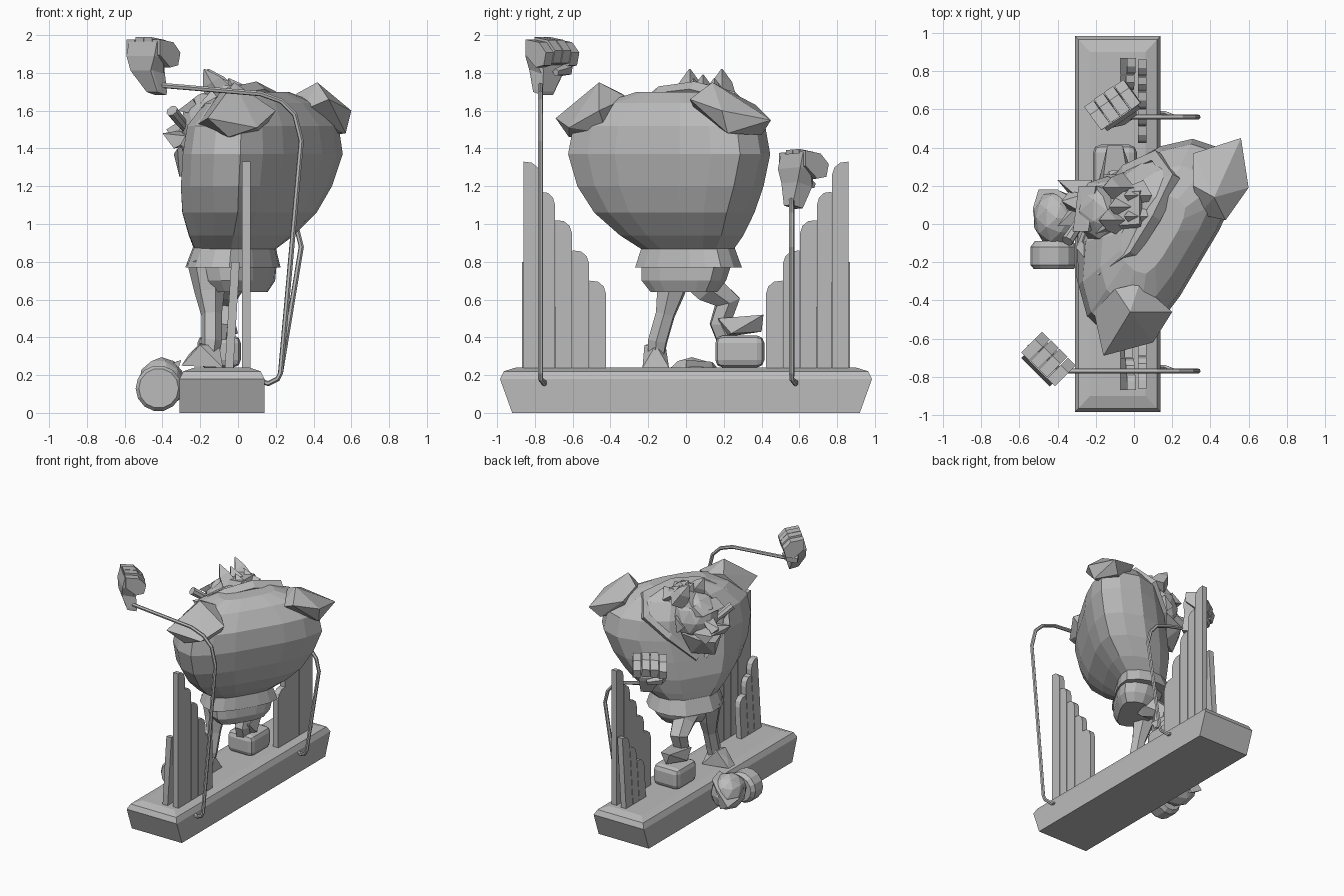
import bpy, bmesh
from math import sin, cos, pi
from mathutils import Vector, Quaternion, Matrix

cube = bpy.data.objects.get("Cube")
if cube:
    bpy.data.objects.remove(cube, do_unlink=True)

grey = bpy.data.materials.new("plain_grey")
grey.use_nodes = True
grey.diffuse_color = (0.5, 0.5, 0.5, 1)
grey.node_tree.nodes["Principled BSDF"].inputs["Base Color"].default_value = (0.5, 0.5, 0.5, 1)


def finish(name, bm):
    bmesh.ops.recalc_face_normals(bm, faces=bm.faces[:])
    mesh = bpy.data.meshes.new(name)
    bm.to_mesh(mesh)
    bm.free()
    mesh.materials.append(grey)
    obj = bpy.data.objects.new(name, mesh)
    bpy.context.scene.collection.objects.link(obj)
    return obj


def hull(name, points):
    """Faceted solid around a few corner points."""
    bm = bmesh.new()
    for p in points:
        bm.verts.new(p)
    res = bmesh.ops.convex_hull(bm, input=bm.verts[:])
    loose = [g for g in res["geom_interior"] if isinstance(g, bmesh.types.BMVert)]
    bmesh.ops.delete(bm, geom=loose, context="VERTS")
    bmesh.ops.dissolve_limit(bm, angle_limit=0.02, verts=bm.verts[:], edges=bm.edges[:])
    return finish(name, bm)


def loft(name, rings):
    """Closed skin through rings with equal point counts."""
    bm = bmesh.new()
    loops = [[bm.verts.new(p) for p in ring] for ring in rings]
    n = len(loops[0])
    for a, b in zip(loops, loops[1:]):
        for i in range(n):
            j = (i + 1) % n
            bm.faces.new((a[i], a[j], b[j], b[i]))
    bm.faces.new(loops[0])
    bm.faces.new(loops[-1])
    return finish(name, bm)


def tube(name, path, radii, sides=6):
    pts = [Vector(p) for p in path]
    rings, q, last = [], Quaternion(), Vector((0, 0, 1))
    for i, p in enumerate(pts):
        t = (pts[min(i + 1, len(pts) - 1)] - pts[max(i - 1, 0)]).normalized()
        q = last.rotation_difference(t) @ q
        last = t
        r = radii[i] if isinstance(radii, (list, tuple)) else radii
        angles = [2 * pi * k / sides for k in range(sides)]
        rings.append([p + q @ Vector((r * cos(a), r * sin(a), 0)) for a in angles])
    return loft(name, rings)


def ball(name, center, size, detail=2):
    bm = bmesh.new()
    bmesh.ops.create_icosphere(bm, subdivisions=detail, radius=1,
                               matrix=Matrix.LocRotScale(Vector(center), None, Vector(size)))
    return finish(name, bm)


def box_points(center, axes, half):
    c = Vector(center)
    return [c + axes[0] * half[0] * a + axes[1] * half[1] * b + axes[2] * half[2] * d
            for a in (-1, 1) for b in (-1, 1) for d in (-1, 1)]


WORLD = (Vector((1, 0, 0)), Vector((0, 1, 0)), Vector((0, 0, 1)))


# Base plinth with a sloped rim
def rect(x0, x1, y, z):
    return [(x0, -y, z), (x1, -y, z), (x1, y, z), (x0, y, z)]


loft("plinth", [rect(-.31, .14, .92, 0), rect(-.31, .14, .985, .18),
                rect(-.29, .12, .965, .22), rect(-.23, .06, .9, .24)])


# Stepped planks at both ends: a tall row and a short leaning row
def plank(name, side, y0, y1, top, x0, x1, lean):
    w = y0 - y1
    outline = [(y0, .23), (y1, .23), (y1, top - .07), (y1 + w * .15, top - .03),
               (y1 + w * .5, top - .005), (y0, top)]
    hull(name, [(x + lean * (z - .23), side * y, z) for x in (x0, x1) for y, z in outline])


edges = [.86, .77, .69, .60, .51, .42]
for side, tag in ((1, "back"), (-1, "front")):
    for i, top in enumerate((1.33, 1.17, 1.02, .86, .70)):
        plank(f"tall_plank_{tag}_{i}", side, edges[i], edges[i + 1] + .003, top, .02, .065, 0)
    for i, top in enumerate((.80, .69, .56)):
        plank(f"short_plank_{tag}_{i}", side, edges[i] + .008, edges[i + 1] + .012, top,
              -.07, -.025, .06)

# Torso: half cross-section (across, back), wide at the back, narrow at the belly
U, V = Vector((.512, .859, 0)), Vector((.859, -.512, 0))
half = [(.20, .325), (.38, .305), (.53, .255), (.575, .12), (.54, -.04), (.42, -.165), (.22, -.265)]
section = half + [(-u, v) for u, v in reversed(half)]


def body_ring(z, su, sv, across, back):
    return [U * (u * su + across) + V * (v * sv + back) + Vector((0, 0, z)) for u, v in section]


loft("torso", [body_ring(*r) for r in (
    (.86, .42, .58, .01, -.065), (.94, .59, .74, .0, -.03), (1.06, .77, .93, -.01, .01),
    (1.2, .91, .99, -.01, .045), (1.37, 1, 1, 0, .075), (1.52, .95, .94, 0, .08),
    (1.64, .70, .70, .01, .08), (1.70, .38, .42, .01, .08))])
loft("shirt_hem", [body_ring(*r) for r in (
    (.77, .50, .70, .01, -.08), (.885, .43, .60, .01, -.065))])
loft("trouser_seat", [body_ring(*r) for r in (
    (.64, .32, .40, .0, -.02), (.70, .40, .52, .0, -.03), (.80, .43, .58, .01, -.05))])

# Chunky angular shoulder caps
hull("shoulder_front", [(-.02, -.46, 1.75), (-.10, -.34, 1.69), (.03, -.31, 1.67), (.20, -.46, 1.60),
                        (.10, -.62, 1.51), (-.16, -.69, 1.56), (-.21, -.46, 1.53),
                        (-.05, -.62, 1.46), (.12, -.42, 1.48), (-.12, -.38, 1.50)])
hull("shoulder_back", [(.42, .14, 1.75), (.31, .20, 1.69), (.31, .37, 1.63), (.56, .45, 1.55),
                       (.49, .40, 1.47), (.60, .19, 1.60), (.48, .02, 1.66), (.57, .22, 1.48),
                       (.34, .05, 1.60), (.32, .25, 1.50)])

# Collar running round the neck and down to a point on the chest
tube("collar", [(-.21, .06, 1.20), (-.27, -.12, 1.42), (-.16, -.25, 1.60), (-.01, -.14, 1.69),
                (.10, .04, 1.71), (.20, .24, 1.66), (.12, .35, 1.55), (-.04, .28, 1.40),
                (-.18, .12, 1.20)],
     [.02, .035, .04, .04, .045, .045, .04, .035, .02], 4)

# Head with swept hair, brow, nose, moustache and beard
ball("head", (-.14, .07, 1.53), (.17, .18, .18), 2)
hull("hair_cap", [(-.20, -.05, 1.64), (-.20, .20, 1.64), (.06, -.05, 1.64), (.06, .20, 1.64),
                  (-.12, -.01, 1.73), (-.12, .17, 1.73), (.03, .0, 1.74), (.03, .17, 1.74)])
for i, (x, y, tip) in enumerate(((-.13, .02, 1.82), (-.08, .09, 1.79), (-.11, .19, 1.82),
                                 (.0, .04, 1.77), (.0, .15, 1.77))):
    tube(f"hair_spike_{i}", [(x + .05, y, 1.66), (x - .01, y, tip - .07), (x - .05, y, tip)],
         [.08, .055, .004], 4)
hull("brow", [(-.32, -.04, 1.60), (-.29, .20, 1.60), (-.24, -.04, 1.66), (-.20, .20, 1.66),
              (-.18, -.02, 1.57), (-.16, .20, 1.57)])
tube("cigar", [(-.27, .04, 1.50), (-.31, -.03, 1.55), (-.35, -.09, 1.60)], [.022, .03, .032], 8)
hull("nose", [(-.27, .06, 1.57), (-.38, .12, 1.50), (-.34, .17, 1.46), (-.34, .07, 1.45),
              (-.25, .16, 1.56), (-.25, .09, 1.44)])
for i, y in enumerate((-.01, .23)):
    hull(f"moustache_{i}", [(-.27, .12, 1.50), (-.31, .12, 1.42), (-.40, y, 1.48),
                            (-.34, y, 1.40), (-.22, y, 1.46), (-.20, .12, 1.42)])
hull("jaw_and_beard", [(-.32, .0, 1.40), (-.29, .20, 1.40), (-.34, .11, 1.37), (-.31, .07, 1.25),
                       (-.22, -.08, 1.44), (-.12, .24, 1.44), (-.19, .02, 1.26), (-.16, .16, 1.26)])
for i, (y, z) in enumerate(((-.11, 1.52), (.26, 1.50))):
    hull(f"ear_{i}", [(-.08, y, z + .07), (-.16, y, z), (-.10, y, z - .06),
                      (-.14, .07, z), (-.06, .07, z + .04), (-.06, .07, z - .04)])


# Clenched fists carried on bent rods
def fist(name, center, fingers, stack, wrist):
    c, f, s = Vector(center), Vector(fingers).normalized(), Vector(stack).normalized()
    up = s.cross(f)
    if up.z < 0:
        up.negate()
    frame = (f, s, up)
    heel = box_points(c - up * .07 - f * .01, frame, (.05, .075, .015))
    hull(name + "_palm", heel + box_points(c - f * .045 + up * .03, frame, (.035, .105, .04)))
    hull(name + "_wrist", heel + box_points(wrist, frame, (.035, .04, .01)))
    for i in range(4):
        k = c + s * (.064 * (i - 1.5)) + up * (.012 if i in (1, 2) else 0)
        hull(f"{name}_finger_{i}", [k + s * a + f * b + up * h for a in (-.029, .029)
             for b, h in ((-.08, .08), (.02, .09), (.085, .05), (.085, -.02), (.03, -.045), (-.06, .0))])
    tube(name + "_thumb", [c - s * .10 - up * .07, c - s * .08 + f * .06 - up * .05,
                           c + s * .02 + f * .08 - up * .06], [.035, .035, .02], 5)


fist("front_fist", (-.46, -.72, 1.88), (.7, .7, -.25), (.7, -.7, 0), (-.43, -.755, 1.70))
fist("back_fist", (-.10, .61, 1.285), (-.55, .75, -.25), (.8, .55, .05), (-.04, .57, 1.10))

foot_of_rod = [(.12, .17), (.16, .155), (.21, .18), (.225, .21)]
front_path = foot_of_rod + [(.335, 1.44), (.30, 1.58), (.23, 1.65), (.12, 1.69), (-.42, 1.735)]
back_path = foot_of_rod + [(.335, .88), (.31, .98), (.25, 1.05), (.14, 1.09), (-.03, 1.13)]
for name, y0, y1, path in (("front_rod", -.75, -.77, front_path), ("back_rod", .58, .56, back_path)):
    tube(name, [(x, y0 if i < 2 else y1, z) for i, (x, z) in enumerate(path)], .014, 6)

# Legs, one planted and one stepping
tube("front_leg", [(-.16, -.06, .80), (-.15, -.08, .64), (-.14, -.11, .52), (-.14, -.15, .38),
                   (-.15, -.16, .28)], [.11, .08, .055, .055, .045], 6)
hull("front_shoe", [(-.30, -.20, .25), (-.30, -.12, .25), (-.08, -.23, .24), (-.08, -.09, .24),
                    (-.26, -.16, .31), (-.20, -.22, .36), (-.20, -.11, .37), (-.10, -.16, .36)])
tube("back_leg", [(-.06, .03, .76), (-.06, .12, .66), (-.09, .22, .59), (-.09, .18, .47),
                  (-.10, .22, .38)], [.11, .09, .075, .06, .06], 6)
hull("trouser_cuff", [(-.17, .17, .50), (-.02, .17, .50), (-.18, .24, .42), (0, .24, .42),
                      (-.14, .41, .52), (-.06, .41, .52), (-.10, .40, .43), (-.10, .20, .40)])
shoe = hull("back_shoe", box_points((-.10, .285, .325), WORLD, (.115, .13, .085)))
bevel = shoe.modifiers.new("rounding", "BEVEL")
bevel.width = .04
bevel.segments = 2

# Small head in a round cap hanging off the side of the plinth
tube("round_cap", [(-.42, -.235, .13), (-.42, -.215, .13), (-.42, -.12, .13), (-.42, -.09, .13)],
     [.105, .122, .122, .10], 14)
ball("hanging_head", (-.405, .03, .155), (.125, .15, .14), 2)
hull("hanging_face", [(-.52, .0, .20), (-.53, .08, .14), (-.50, .18, .10), (-.40, .18, .22),
                      (-.33, .14, .27), (-.30, .0, .28), (-.42, .16, .06), (-.36, .0, .10)])
